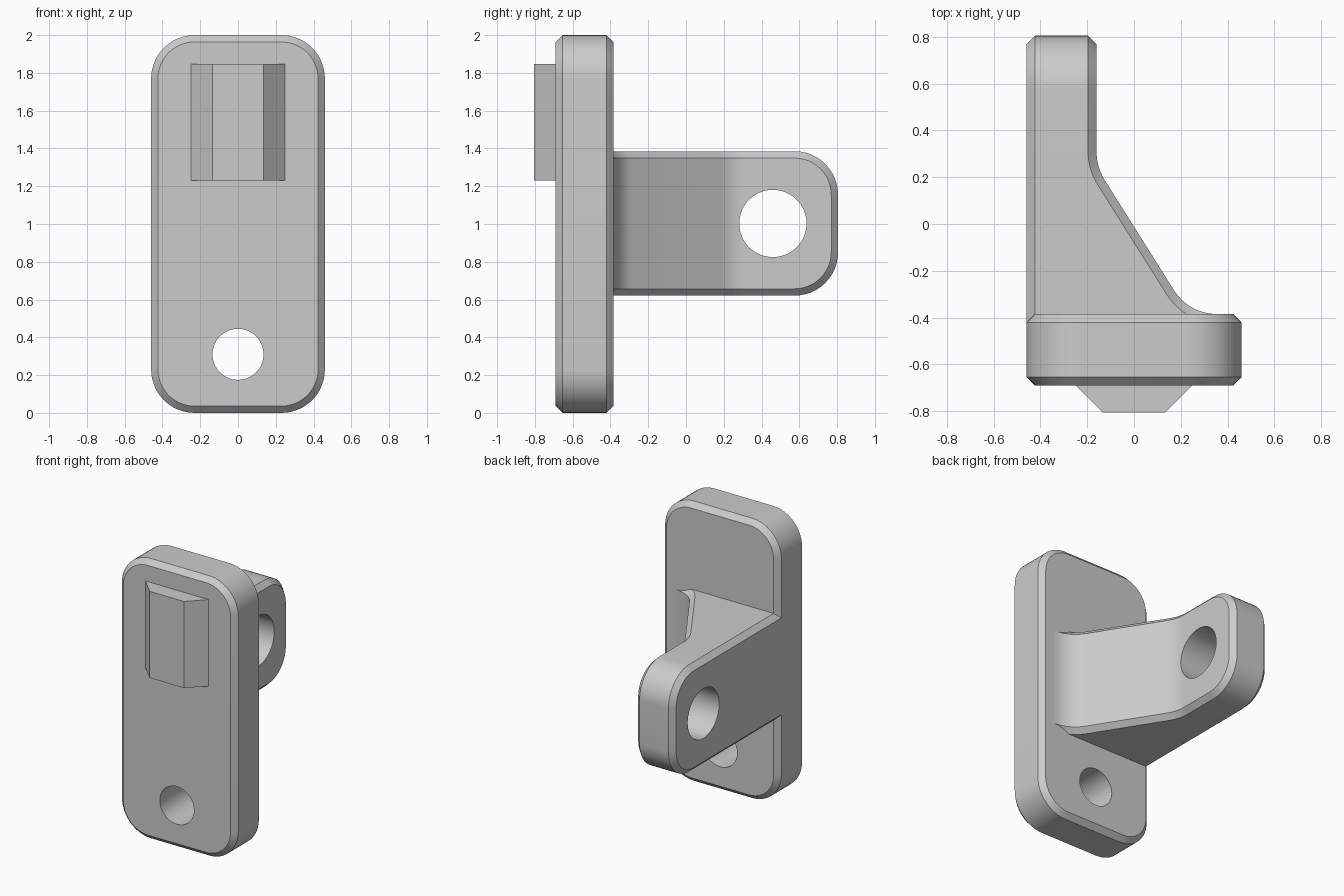
import bpy, bmesh, math
from mathutils import Vector

cube = bpy.data.objects.get("Cube")
if cube:
    bpy.data.objects.remove(cube, do_unlink=True)

CH = 0.036            # chamfer width
FRONT, BACK = -0.69, -0.385
MID = 1.003           # middle height of the arm

grey = bpy.data.materials.new("plain grey")
grey.use_nodes = True
colour = (0.6, 0.6, 0.6, 1)
grey.diffuse_color = colour
grey.node_tree.nodes["Principled BSDF"].inputs["Base Color"].default_value = colour


def finish(name, bm):
    bmesh.ops.recalc_face_normals(bm, faces=bm.faces)
    if bm.calc_volume(signed=True) < 0:
        bmesh.ops.reverse_faces(bm, faces=bm.faces)
    mesh = bpy.data.meshes.new(name)
    bm.to_mesh(mesh)
    bm.free()
    mesh.materials.append(grey)
    obj = bpy.data.objects.new(name, mesh)
    bpy.context.collection.objects.link(obj)
    return obj


def loft(bm, rings, closed):
    """Skin a list of equal-length point rings and return their vertices."""
    rows = [[bm.verts.new(p) for p in ring] for ring in rings]
    n = len(rows[0])
    for a, b in zip(rows, rows[1:]):
        for i in range(n if closed else n - 1):
            j = (i + 1) % n
            bm.faces.new((a[i], a[j], b[j], b[i]))
    return rows


def arc(cx, cy, r, start, end, steps=12):
    """Points on a circular arc, angles in degrees."""
    points = []
    for k in range(steps + 1):
        t = math.radians(start + (end - start) * k / steps)
        points.append((cx + r * math.cos(t), cy + r * math.sin(t)))
    return points


def drill(obj, centre, radius, axis):
    """Cut a round hole through a part, then smooth its curved sides."""
    bpy.ops.mesh.primitive_cylinder_add(vertices=64, radius=radius, depth=1.2, location=centre)
    cutter = bpy.context.object
    cutter.name = obj.name + "_hole_cutter"
    cutter.data.materials.append(grey)
    cutter.rotation_euler[axis] = math.pi / 2
    cutter.hide_render = True
    mod = obj.modifiers.new("hole", "BOOLEAN")
    mod.operation, mod.solver, mod.object = "DIFFERENCE", "EXACT", cutter
    bpy.ops.object.select_all(action="DESELECT")
    obj.select_set(True)
    bpy.context.view_layer.objects.active = obj
    bpy.ops.object.modifier_apply(modifier=mod.name)
    bpy.data.objects.remove(cutter, do_unlink=True)
    bpy.ops.object.shade_smooth_by_angle(angle=math.radians(25))


# Mounting plate: rounded rectangle with both rims chamfered
def plate_ring(inset, y):
    r = 0.23
    corners = ((0.23, 1.77, 0), (-0.23, 1.77, 90), (-0.23, r, 180), (0.23, r, 270))
    return [(x, y, z) for cx, cz, a in corners
            for x, z in arc(cx, cz, r - inset, a, a + 90)]


bm = bmesh.new()
rows = loft(bm, [plate_ring(CH, FRONT), plate_ring(0, FRONT + CH),
                 plate_ring(0, BACK - CH), plate_ring(CH, BACK)], True)
bm.faces.new(rows[0])
bm.faces.new(rows[-1])
plate = finish("mounting_plate", bm)
drill(plate, (0, -0.54, 0.31), 0.135, 0)

# Locating key: trapezoid block on the front
bm = bmesh.new()
key = ((-0.25, FRONT), (-0.135, -0.805), (0.135, -0.805), (0.25, FRONT))
rows = loft(bm, [[(x, y, z) for x, y in key] for z in (1.229, 1.848)], True)
for row in rows:
    bm.faces.new(row)
finish("locating_key", bm)


# Arm: its sloped side is a path with two filleted bends, seen from above
def fillet(before, corner, after, length):
    """Pairs of surface point and matching point one chamfer deeper."""
    c = Vector(corner)
    u, v = (Vector(before) - c).normalized(), (Vector(after) - c).normalized()
    half = math.acos(u.dot(v)) / 2
    r = length * math.tan(half)
    o = c + (u + v).normalized() * (length / math.cos(half))
    a, b = c + u * length - o, c + v * length - o
    start, end = (math.degrees(math.atan2(w.y, w.x)) for w in (a, b))
    end = start + (end - start + 180) % 360 - 180
    return list(zip(arc(o.x, o.y, r, start, end), arc(o.x, o.y, r + CH, start, end)))


foot, low, bend, tip = (0.46, BACK), (0.235, BACK), (-0.16, 0.243), (-0.16, 0.575)
side = fillet(foot, low, bend, 0.12) + fillet(low, bend, tip, 0.065)
left, top, r = -0.46, 1.385, 0.23
root = BACK - CH - 0.01

# Four open outlines: left face, left rim, sloped rim, sloped face
rings = [[(left + 0.01, root, top - CH)], [(left + CH, root, top)],
         [(side[0][1][0], root, top)], [(side[0][0][0], root, top - CH)]]
for (px, py), (cx, cy) in side:
    rings[0].append((left, cy, top - CH))
    rings[1].append((left + CH, cy, top))
    rings[2].append((cx, cy, top))
    rings[3].append((px, py, top - CH))
inner, outer = (arc(tip[1], top - r, r - g, 90, 0) for g in (CH, 0))
for ring, x, outline in zip(rings, (left, left + CH, tip[0] - CH, tip[0]),
                            (inner, outer, outer, inner)):
    ring += [(x, y, z) for y, z in outline]
    ring += [(x, y, 2 * MID - z) for x, y, z in reversed(ring)]

# Skin the rims, then fill the two sides and the root hidden in the plate
bm = bmesh.new()
rows = loft(bm, rings, False)
n = len(rows[0])
for row in (rows[0], rows[-1]):
    for i in range(n // 2 - 1):
        bm.faces.new((row[i], row[i + 1], row[n - 2 - i], row[n - 1 - i]))
bm.faces.new([row[0] for row in rows] + [row[-1] for row in reversed(rows)])
arm = finish("offset_arm", bm)
drill(arm, (-0.31, 0.46, MID), 0.178, 1)
